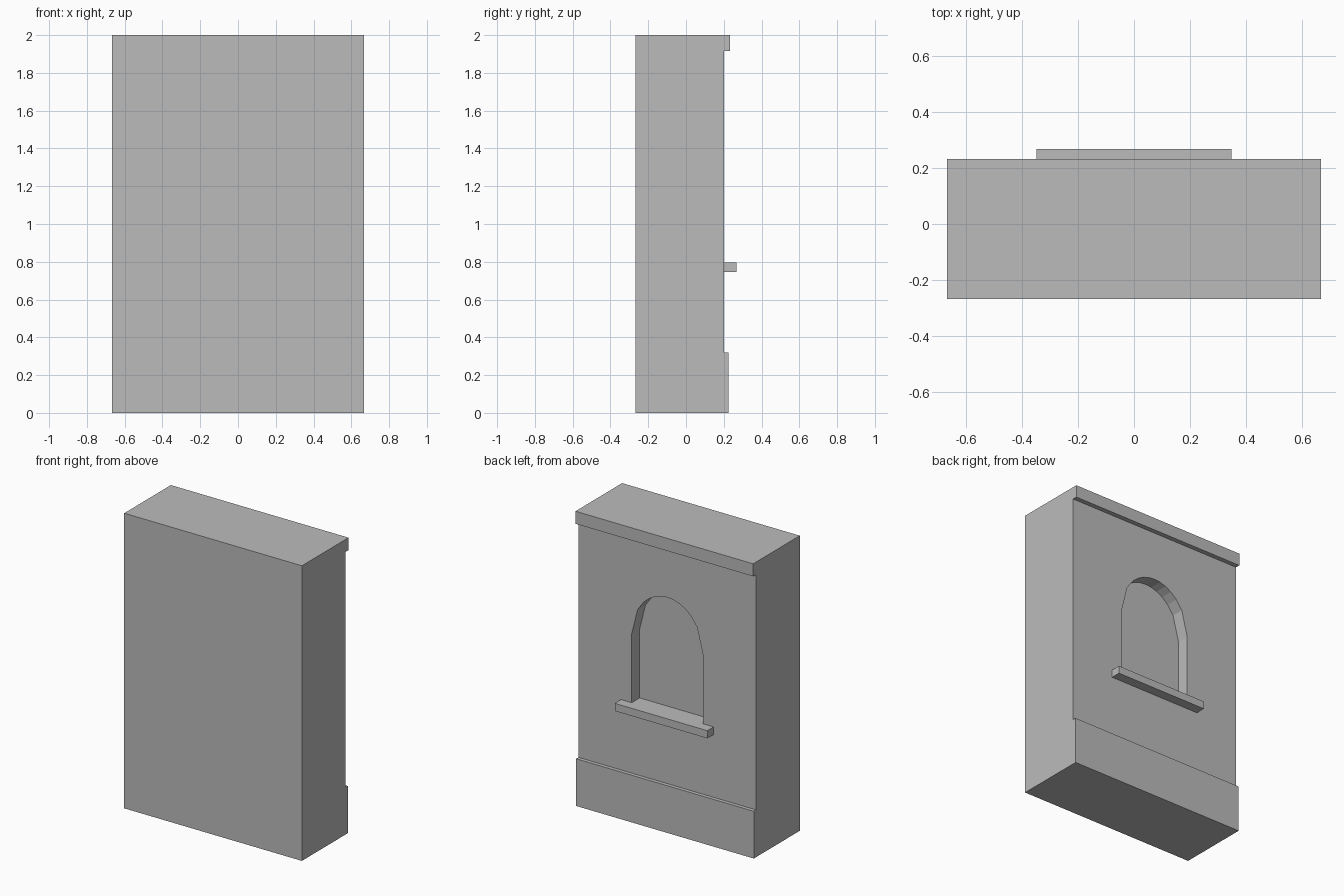
import bpy
import bmesh
import math

if "Cube" in bpy.data.objects:
    bpy.data.objects.remove(bpy.data.objects["Cube"])

HALF_W = 0.666
BACK, WALL, PLINTH, CORNICE, SILL = -0.267, 0.2, 0.225, 0.232, 0.267
SILL_TOP = 0.797

grey = bpy.data.materials.new("plain grey")
grey.diffuse_color = (0.5, 0.5, 0.5, 1)
grey.use_nodes = True
grey.node_tree.nodes["Principled BSDF"].inputs["Base Color"].default_value = grey.diffuse_color


def prism(name, outline, offset):
    """Extrude a closed 3D outline by an offset vector."""
    bm = bmesh.new()
    face = bm.faces.new([bm.verts.new(p) for p in outline])
    new = bmesh.ops.extrude_face_region(bm, geom=[face])["geom"]
    bmesh.ops.translate(bm, vec=offset,
                        verts=[v for v in new if isinstance(v, bmesh.types.BMVert)])
    bmesh.ops.recalc_face_normals(bm, faces=bm.faces)
    mesh = bpy.data.meshes.new(name)
    bm.to_mesh(mesh)
    bm.free()
    mesh.materials.append(grey)
    obj = bpy.data.objects.new(name, mesh)
    bpy.context.collection.objects.link(obj)
    return obj


# Wall body: side profile with plinth and cornice steps, run along x
profile = [(BACK, 0), (PLINTH, 0), (PLINTH, 0.32), (WALL, 0.32),
           (WALL, 1.915), (CORNICE, 1.915), (CORNICE, 2), (BACK, 2)]
wall = prism("wall_body", [(-HALF_W, y, z) for y, z in profile], (2 * HALF_W, 0, 0))

# Arched niche: straight jambs and a raised arch, cut into the wall
half, spring, rise, steps = 0.267, 1.265, 0.317, 12
arch = [(-half, SILL_TOP)]
for i in range(steps + 1):
    t = -1 + 2 * i / steps
    arch.append((t * half, spring + rise * math.sqrt(max(0, 1 - t * t))))
arch.append((half, SILL_TOP))
cutter = prism("niche_cutter", [(x, 0.115, z) for x, z in arch], (0, 0.3, 0))
cutter.hide_render = True

cut = wall.modifiers.new("niche", 'BOOLEAN')
cut.operation = 'DIFFERENCE'
cut.solver = 'EXACT'
cut.object = cutter
bpy.context.view_layer.objects.active = wall
bpy.ops.object.modifier_apply(modifier=cut.name)
bpy.data.objects.remove(cutter)

# Window sill: ledge flush with the niche floor
sill = [(-0.347, 0.745), (0.347, 0.745), (0.347, SILL_TOP), (-0.347, SILL_TOP)]
prism("window_sill", [(x, WALL, z) for x, z in sill], (0, SILL - WALL, 0))
